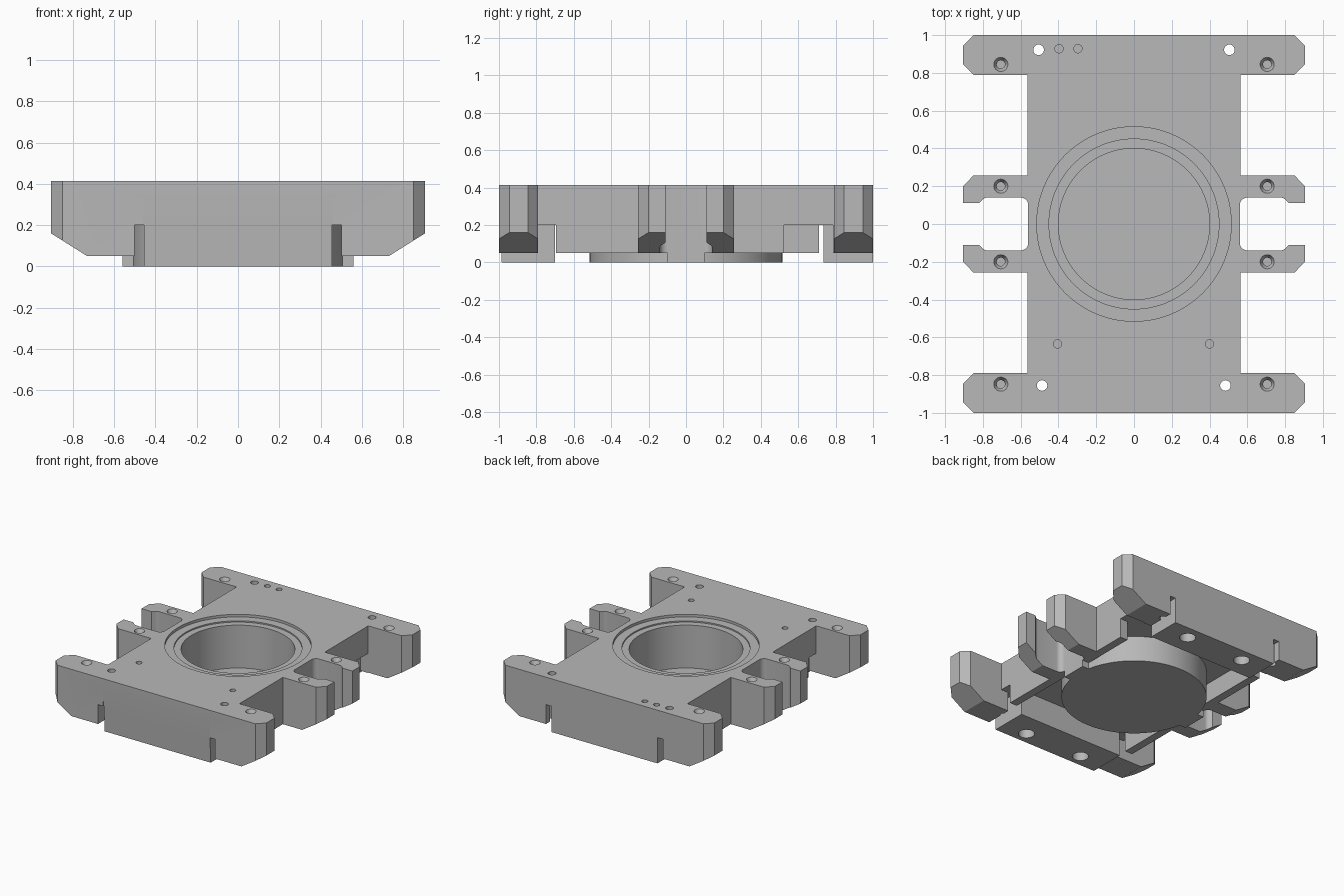
import bpy, bmesh, math

old = bpy.data.objects.get("Cube")
if old:
    bpy.data.objects.remove(old, do_unlink=True)

H = 0.413      # overall height
UNDER = 0.2    # underside of the deck

grey = bpy.data.materials.new("machined_grey")
grey.use_nodes = True
grey.diffuse_color = (0.48, 0.48, 0.48, 1)
grey.node_tree.nodes["Principled BSDF"].inputs["Base Color"].default_value = (0.48, 0.48, 0.48, 1)


def finish(name, bm):
    bmesh.ops.recalc_face_normals(bm, faces=bm.faces)
    me = bpy.data.meshes.new(name)
    bm.to_mesh(me)
    bm.free()
    me.materials.append(grey)
    ob = bpy.data.objects.new(name, me)
    bpy.context.collection.objects.link(ob)
    return ob


def prism(name, points, offset):
    """Extrude a closed 3D polygon along an offset."""
    bm = bmesh.new()
    face = bm.faces.new([bm.verts.new(p) for p in points])
    new = bmesh.ops.extrude_face_region(bm, geom=[face])["geom"]
    verts = [g for g in new if isinstance(g, bmesh.types.BMVert)]
    bmesh.ops.translate(bm, verts=verts, vec=offset)
    return finish(name, bm)


def box(name, x0, x1, y0, y1, z0, z1):
    pts = [(x0, y0, z0), (x1, y0, z0), (x1, y1, z0), (x0, y1, z0)]
    return prism(name, pts, (0, 0, z1 - z0))


def cylinder(name, x, y, r, z0, z1, r_top=None, n=24):
    bm = bmesh.new()
    bmesh.ops.create_cone(bm, cap_ends=True, segments=n, radius1=r,
                          radius2=r if r_top is None else r_top, depth=z1 - z0)
    bmesh.ops.translate(bm, verts=bm.verts, vec=(x, y, (z0 + z1) / 2))
    return finish(name, bm)


def combine(target, tool, operation="DIFFERENCE"):
    mod = target.modifiers.new("shape", "BOOLEAN")
    mod.object = tool
    mod.operation = operation
    mod.solver = "EXACT"
    bpy.context.view_layer.objects.active = target
    bpy.ops.object.modifier_apply(modifier=mod.name)
    bpy.data.objects.remove(tool, do_unlink=True)


def arc(cx, cy, r, a0, a1, n=6):
    return [(cx + r * math.cos(math.radians(a0 + (a1 - a0) * i / n)),
             cy + r * math.sin(math.radians(a0 + (a1 - a0) * i / n))) for i in range(n + 1)]


# Plan outline: one quarter, mirrored twice
quarter = arc(0.6, 0.1, 0.04, 180, 90) + arc(0.775, 0.105, 0.035, 90, 40)
quarter += [(0.82, 0.11), (0.905, 0.11), (0.905, 0.2), (0.85, 0.257), (0.565, 0.257),
            (0.565, 0.79), (0.85, 0.79), (0.905, 0.845), (0.905, 0.945), (0.85, 1)]
half = [(x, -y) for x, y in reversed(quarter)] + quarter
outline = half + [(-x, -y) for x, y in half]
body = prism("carriage_body", [(x, y, 0) for x, y in outline], (0, 0, H))

# Hollow underside between the two end bars
combine(body, box("recess_cut", -0.501, 0.501, -0.7, 0.735, -0.1, UNDER))

for s in (-1, 1):
    # Raised and sloped underside of the arms
    slope = [(0.5, -0.1), (0.5, 0.05), (0.73, 0.05), (0.905, 0.16), (1, 0.22), (1, -0.1)]
    combine(body, prism("arm_cut", [(s * x, -1.1, z) for x, z in slope], (0, 2.2, 0)))
    # Slots through the end bars
    a, b = sorted((s * 0.455, s * 0.502))
    combine(body, box("slot_cut", a, b, -1.1, 1.1, -0.1, UNDER))
    # Gaps in the side rails
    a, b = sorted((s * 0.46, s * 0.6))
    combine(body, box("front_gap_cut", a, b, -0.79, -0.695, -0.1, UNDER))
    combine(body, box("back_gap_cut", a, b, 0.525 if s > 0 else 0.712, 0.785, -0.1, UNDER))

# Slightly tapered middle of the front face
taper = [(-0.46, -1.02, 0.345), (-0.46, -1.0, 0.345), (-0.46, -0.985, 0), (-0.46, -0.98, -0.1),
         (-0.46, -1.02, -0.1)]
combine(body, prism("taper_cut", taper, (0.92, 0, 0)))

# Round hub with side lugs reaching the slot walls
combine(body, cylinder("hub", 0, 0, 0.515, 0, 0.3, n=96), "UNION")
combine(body, box("hub_lugs", -0.56, 0.56, -0.1, 0.1, 0, 0.25), "UNION")

# Stepped bore
for r, floor in ((0.515, H - 0.02), (0.45, H - 0.03), (0.4, 0.05)):
    combine(body, cylinder("bore_cut", 0, 0, r, floor, H + 0.1, n=96))

# Countersunk holes in the arms
for x in (-0.705, 0.705):
    for y in (-0.848, -0.2, 0.2, 0.845):
        combine(body, cylinder("sink_cut", x, y, 0.022, H - 0.03, H + 0.001, 0.038))
        combine(body, cylinder("screw_cut", x, y, 0.022, UNDER, H + 0.1))

# Through holes that open into the slots
for x, y in ((-0.505, 0.922), (0.505, 0.922), (-0.487, -0.855), (0.484, -0.855)):
    combine(body, cylinder("through_cut", x, y, 0.028, -0.1, H + 0.1))

# Small blind pin holes on top
for x, y in ((-0.397, 0.928), (-0.297, 0.928), (-0.405, -0.635), (0.4, -0.635)):
    combine(body, cylinder("pin_cut", x, y, 0.022, 0.3, H + 0.1))

# Blind holes under the end bars
for x in (-0.25, 0.25):
    for y in (-0.89, 0.89):
        combine(body, cylinder("foot_hole_cut", x, y, 0.058, -0.1, 0.2))

bpy.ops.object.select_all(action="DESELECT")
body.select_set(True)
bpy.context.view_layer.objects.active = body
bpy.ops.object.shade_smooth_by_angle(angle=math.radians(25))
